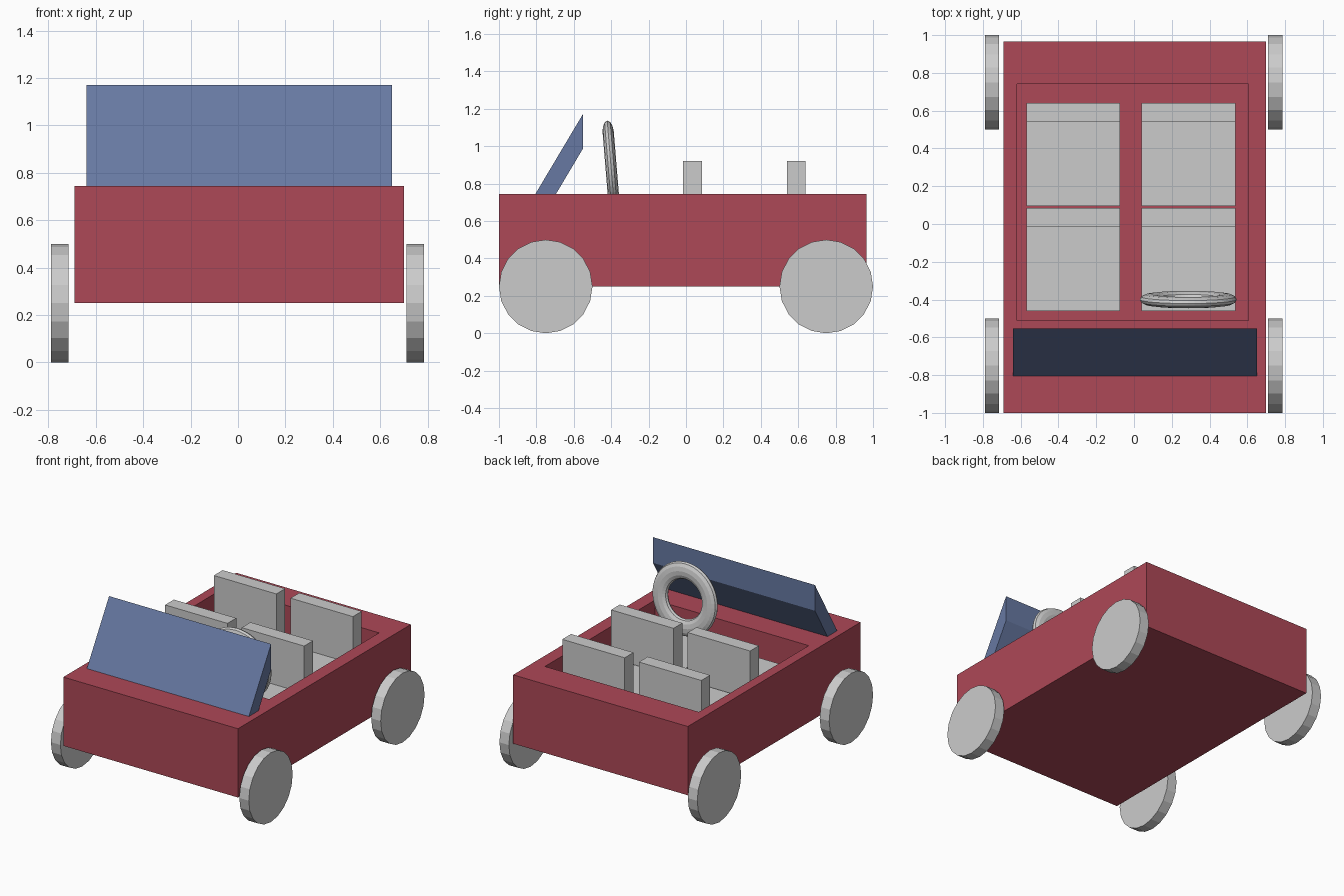
import bpy, bmesh, math

if "Cube" in bpy.data.objects:
    bpy.data.objects.remove(bpy.data.objects["Cube"])


def material(name, rgb):
    m = bpy.data.materials.new(name)
    m.diffuse_color = (*rgb, 1)
    m.use_nodes = True
    m.node_tree.nodes["Principled BSDF"].inputs["Base Color"].default_value = m.diffuse_color
    return m


def finish(name, bm, mat=None):
    bmesh.ops.recalc_face_normals(bm, faces=bm.faces)
    me = bpy.data.meshes.new(name)
    bm.to_mesh(me)
    bm.free()
    ob = bpy.data.objects.new(name, me)
    bpy.context.collection.objects.link(ob)
    if mat:
        me.materials.append(mat)
    return ob


def extrude_profile(bm, yz, x0, x1):
    """Closed side profile (y, z) extruded across x."""
    face = bm.faces.new([bm.verts.new((x0, y, z)) for y, z in yz])
    out = bmesh.ops.extrude_face_region(bm, geom=[face])
    verts = [v for v in out["geom"] if isinstance(v, bmesh.types.BMVert)]
    bmesh.ops.translate(bm, verts=verts, vec=(x1 - x0, 0, 0))


red = material("red_paint", (0.42, 0.065, 0.095))
blue = material("blue_glass", (0.135, 0.19, 0.36))

# Body: a box with a recessed open cabin
bm = bmesh.new()
extrude_profile(bm, [(-1, 0.25), (0.965, 0.25), (0.965, 0.745), (-1, 0.745)], -0.69, 0.70)
bmesh.ops.recalc_face_normals(bm, faces=bm.faces)
top = max(bm.faces, key=lambda f: f.calc_center_median().z)
bmesh.ops.inset_individual(bm, faces=[top], thickness=0.1)
for v in top.verts:
    v.co.x = 0.605 if v.co.x > 0 else -0.62
    v.co.y = 0.74 if v.co.y > 0 else -0.51
floor = bmesh.ops.extrude_discrete_faces(bm, faces=[top])["faces"][0]
bmesh.ops.translate(bm, verts=floor.verts, vec=(0, 0, -0.345))
finish("body", bm, red)

# Windscreen: slanted slab with upright ends, sunk into the bonnet
bm = bmesh.new()
extrude_profile(bm, [(-0.805, 0.56), (-0.552, 0.985), (-0.552, 1.17), (-0.805, 0.745)], -0.64, 0.65)
finish("windscreen", bm, blue)

# Seats: L-shaped, two rows of two
for row, y in (("front", -0.46), ("rear", 0.095)):
    for side, x in (("left", -0.57), ("right", 0.04)):
        bm = bmesh.new()
        extrude_profile(bm, [(y, 0.40), (y + 0.545, 0.40), (y + 0.545, 0.92),
                             (y + 0.445, 0.92), (y + 0.445, 0.58), (y, 0.58)], x, x + 0.497)
        finish(f"{row}_{side}_seat", bm)

# Wheels: plain discs
for row, y in (("front", -0.75), ("rear", 0.75)):
    for side, x in (("left", -0.752), ("right", 0.748)):
        bpy.ops.mesh.primitive_cylinder_add(vertices=20, radius=0.25, depth=0.075,
                                            location=(x, y, 0.25),
                                            rotation=(math.pi / 2, 0, math.pi / 2))
        bpy.context.object.name = f"{row}_{side}_wheel"

# Steering wheel: flattened ring, leaning slightly forward
bpy.ops.mesh.primitive_torus_add(major_segments=48, minor_segments=12,
                                 major_radius=0.197, minor_radius=0.06,
                                 location=(0.287, -0.40, 0.88),
                                 rotation=(math.radians(94.7), 0, 0))
ring = bpy.context.object
ring.name = "steering_wheel"
ring.scale.z = 0.5
